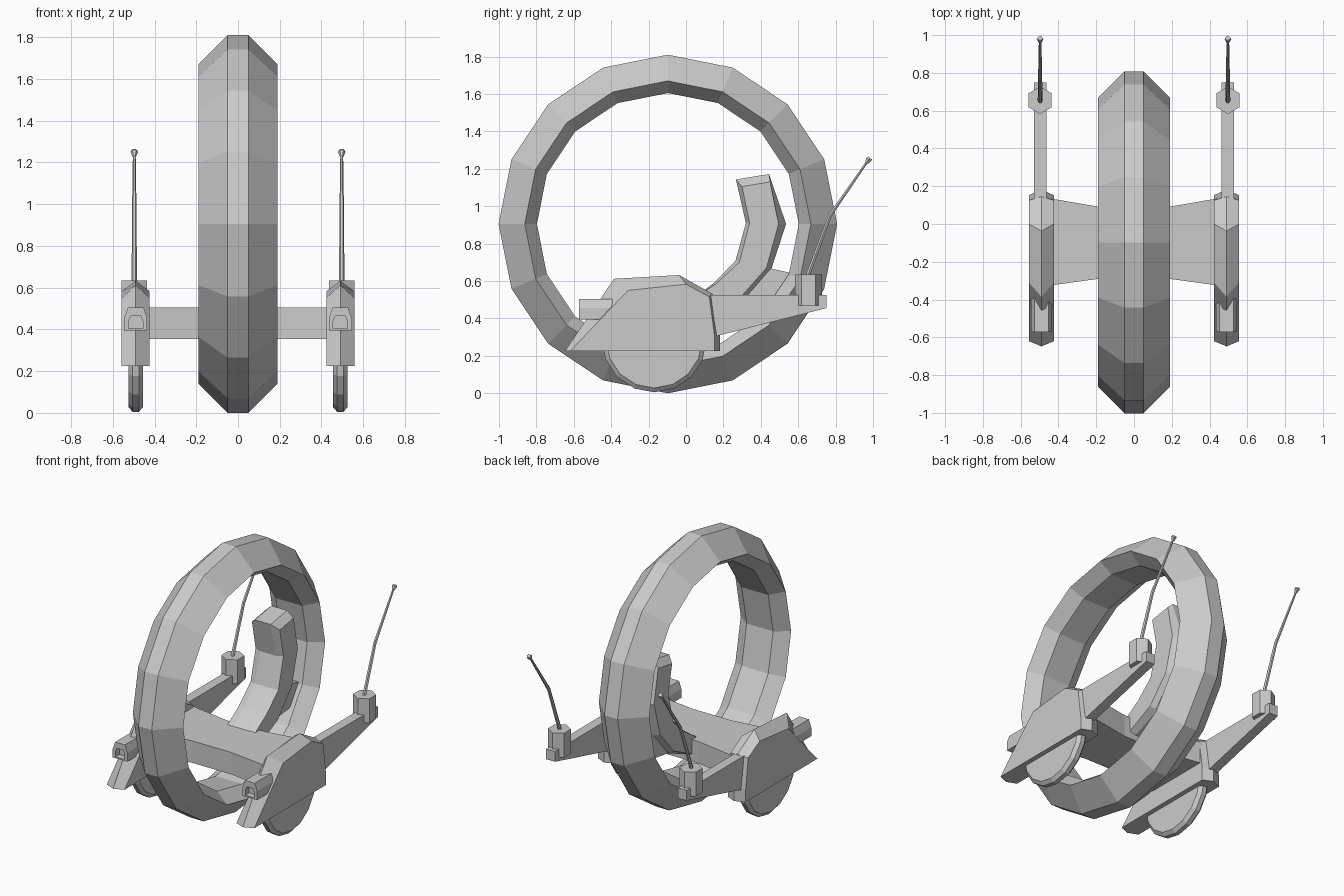
import bpy, bmesh
from math import sin, cos, pi

if "Cube" in bpy.data.objects:
    bpy.data.objects.remove(bpy.data.objects["Cube"])


def loft(name, rings, closed=False, mirror=False):
    """Skin a row of equal-length point rings; cap the ends unless closed."""
    bm = bmesh.new()
    vs = [[bm.verts.new(p) for p in r] for r in rings]
    n = len(vs[0])
    pairs = list(zip(vs, vs[1:])) + ([(vs[-1], vs[0])] if closed else [])
    for a, b in pairs:
        for i in range(n):
            j = (i + 1) % n
            bm.faces.new((a[i], a[j], b[j], b[i]))
    if not closed:
        bm.faces.new(vs[0])
        bm.faces.new(vs[-1])
    bmesh.ops.recalc_face_normals(bm, faces=bm.faces)
    me = bpy.data.meshes.new(name)
    bm.to_mesh(me)
    bm.free()
    ob = bpy.data.objects.new(name, me)
    bpy.context.collection.objects.link(ob)
    if mirror:
        ob.modifiers.new("Mirror", 'MIRROR')
    return ob


def slices(x0, layers):
    """Side outlines (y, z) placed at offsets from x0."""
    return [[(x0 + dx, y, z) for y, z in outline] for dx, outline in layers]


def revolve(x0, cy, cz, profile, n):
    """Rings of n points about an axle along x, profile of (dx, radius)."""
    return [[(x0 + dx, cy + r * sin(2 * pi * i / n), cz + r * cos(2 * pi * i / n))
             for i in range(n)] for dx, r in profile]


SX = 0.49   # centre line of the side pods
AX = 0.497  # centre line of the rear arms

# Large hoop wheel
loft("main_wheel", revolve(0, -0.097, 0.905, [
    (-0.05, 0.905), (0.05, 0.905), (0.19, 0.765),
    (0.10, 0.70), (-0.10, 0.70), (-0.19, 0.765)], 16), closed=True)

# Small side wheels
loft("side_wheel", revolve(SX, -0.17, 0.285, [
    (-0.035, 0.257), (-0.015, 0.28), (0.015, 0.28), (0.035, 0.257)], 16), mirror=True)

# Ridged pods above the side wheels
pod_side = [(-0.62, 0.225), (-0.31, 0.55), (0.0, 0.583),
            (0.125, 0.515), (0.152, 0.31), (0.152, 0.225)]
pod_mid = [(-0.648, 0.225), (-0.385, 0.612), (-0.037, 0.632),
           (0.145, 0.53), (0.182, 0.31), (0.182, 0.225)]
loft("side_pod", slices(SX, [(-0.067, pod_side), (0, pod_mid), (0.067, pod_side)]),
     mirror=True)


# Hooded headlights with a recessed front
def hood(y, w, wt, z0, z1, z2):
    return [(SX - w, y, z0), (SX + w, y, z0), (SX + w, y, z1),
            (SX + wt, y, z2), (SX - wt, y, z2), (SX - w, y, z1)]


loft("headlight", [
    hood(-0.36, 0.055, 0.037, 0.395, 0.455, 0.505),
    hood(-0.572, 0.055, 0.037, 0.395, 0.455, 0.505),
    hood(-0.572, 0.034, 0.024, 0.405, 0.44, 0.465),
    hood(-0.53, 0.034, 0.024, 0.405, 0.44, 0.465)], mirror=True)

# Rear arms
arm = [(0.09, 0.525), (0.75, 0.525), (0.75, 0.455), (0.16, 0.305), (0.09, 0.30)]
loft("rear_arm", slices(AX, [(-0.033, arm), (0.033, arm)]), mirror=True)

# Hexagonal antenna sockets
loft("antenna_socket", [[(AX + 0.071 * sin(pi * i / 3), 0.655 + 0.073 * cos(pi * i / 3), z)
                         for i in range(6)] for z in (0.47, 0.635)], mirror=True)


# Bent antennas with a flared tip: stations of (y, z, radius)
def rod(y, z, r, lean=0.6):
    return [(AX + r * cos(pi * i / 3), y + r * sin(pi * i / 3) * cos(lean),
             z - r * sin(pi * i / 3) * sin(lean)) for i in range(6)]


loft("antenna", [rod(y, z, r) for y, z, r in [
    (0.64, 0.60, 0.013), (0.77, 0.95, 0.011), (0.96, 1.225, 0.007),
    (0.978, 1.25, 0.018), (0.984, 1.258, 0.014)]], mirror=True)

# Cross platform joining the pods through the hoop, narrower in the middle
plan = [(-0.44, -0.325, 0.135), (-0.15, -0.285, 0.085),
        (0.15, -0.285, 0.085), (0.44, -0.325, 0.135)]
loft("platform", [[(x, a, 0.355), (x, b, 0.355), (x, b, 0.505), (x, a, 0.505)]
                  for x, a, b in plan])

# Curved seat back, chamfered towards its middle
seat_side = [(0.0, 0.48), (0.16, 0.585), (0.285, 0.70), (0.34, 0.91), (0.30, 1.105),
             (0.45, 1.13), (0.495, 0.905), (0.43, 0.67), (0.28, 0.50), (0.05, 0.39)]
seat_mid = [(0.0, 0.48), (0.15, 0.59), (0.265, 0.71), (0.32, 0.91), (0.267, 1.143),
            (0.444, 1.172), (0.535, 0.905), (0.455, 0.66), (0.30, 0.48), (0.05, 0.38)]
loft("seat_back", slices(0, [(-0.105, seat_side), (-0.06, seat_mid),
                             (0.06, seat_mid), (0.105, seat_side)]))

# Strut tying the seat to the hoop
strut = [(0.36, 0.67), (0.44, 0.67), (0.60, 0.635), (0.56, 0.52), (0.28, 0.48)]
loft("seat_strut", slices(0, [(-0.07, strut), (0.07, strut)]))
